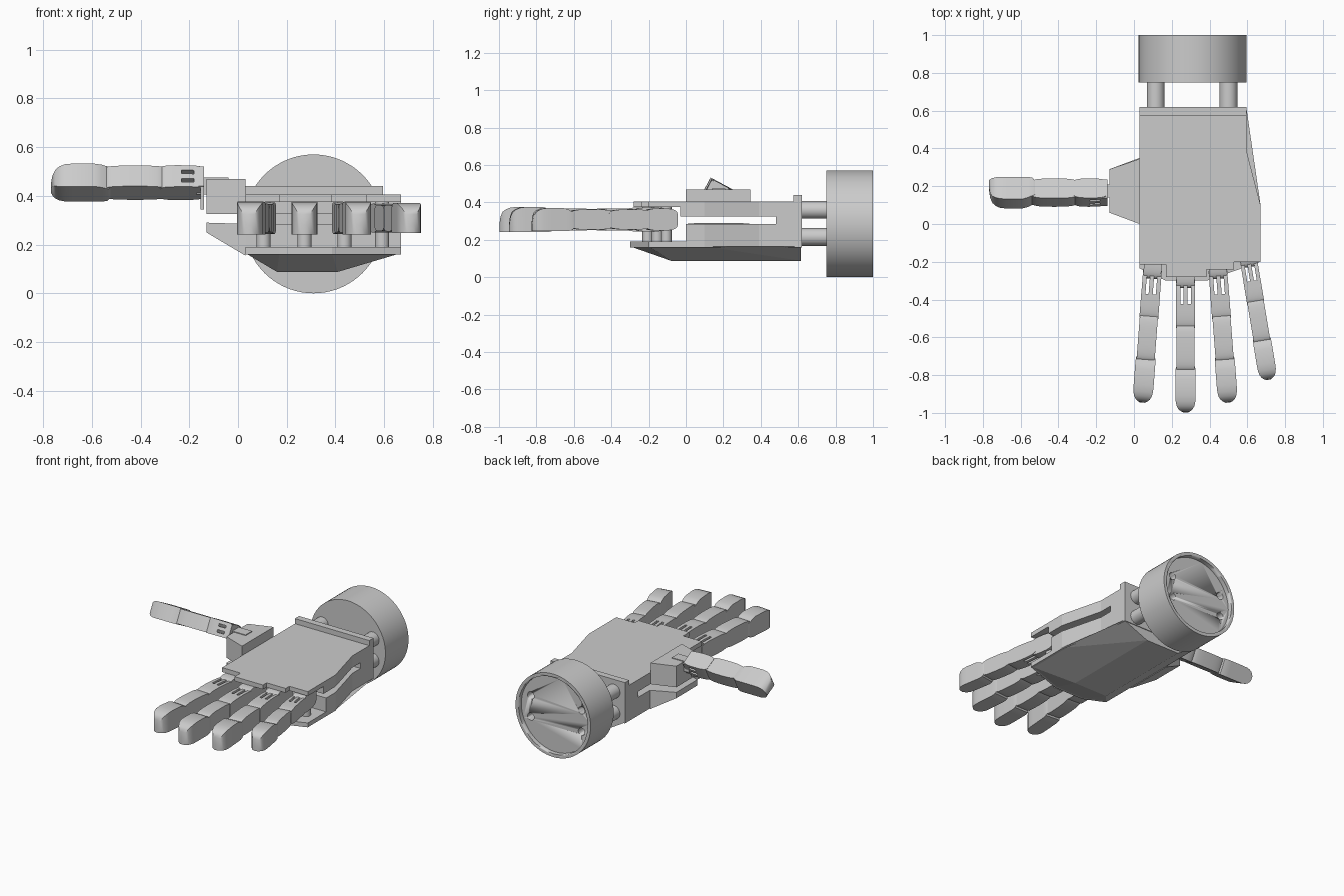
import bpy, bmesh, math
from mathutils import Vector as V

if "Cube" in bpy.data.objects:
    bpy.data.objects.remove(bpy.data.objects["Cube"])


def finish(name, bm, smooth=None):
    bmesh.ops.recalc_face_normals(bm, faces=bm.faces)
    me = bpy.data.meshes.new(name)
    bm.to_mesh(me)
    bm.free()
    ob = bpy.data.objects.new(name, me)
    bpy.context.collection.objects.link(ob)
    if smooth:
        bpy.ops.object.select_all(action='DESELECT')
        ob.select_set(True)
        bpy.context.view_layer.objects.active = ob
        bpy.ops.object.shade_smooth_by_angle(angle=math.radians(smooth))
    return ob


def loft(name, rings, smooth=None):
    """Closed solid through rings of equal point count."""
    bm = bmesh.new()
    vs = [[bm.verts.new(p) for p in r] for r in rings]
    n = len(vs[0])
    for a, b in zip(vs, vs[1:]):
        for i in range(n):
            j = (i + 1) % n
            bm.faces.new((a[i], a[j], b[j], b[i]))
    bm.faces.new(vs[0])
    bm.faces.new(vs[-1])
    return finish(name, bm, smooth)


def prism(name, outline, z0, z1):
    return loft(name, [[(x, y, z) for x, y in outline] for z in (z0, z1)])


def box(name, x0, x1, y0, y1, z0, z1):
    return prism(name, [(x0, y0), (x1, y0), (x1, y1), (x0, y1)], z0, z1)


def cyl(name, a, b, r, n=32):
    a, b = V(a), V(b)
    q = (b - a).to_track_quat('Z', 'Y')
    ring = [q @ V((r * math.cos(t), r * math.sin(t), 0))
            for t in (2 * math.pi * i / n for i in range(n))]
    return loft(name, [[a + p for p in ring], [b + p for p in ring]], 30)


def cut(ob, cutter):
    m = ob.modifiers.new("cut", 'BOOLEAN')
    m.operation, m.solver, m.object = 'DIFFERENCE', 'EXACT', cutter
    cutter.hide_render = True
    cutter.hide_set(True)


# Finger links: stations are (distance, half width, low, high)
def hump(s0, s1, hw, h, neck=.036, n=16):
    out = []
    for i in range(n + 1):
        t = math.pi * i / n
        c = -math.cos(t)
        s = (s0 + s1) / 2 + (s1 - s0) / 2 * math.copysign(abs(c) ** .75, c)
        z = neck + (h - neck) * max(math.sin(t), 0) ** .7
        out.append((s, hw, -z, z - .003))
    return out


TIP = [(.545, .047, -.04, .035), (.56, .052, -.062, .042), (.585, .053, -.068, .056),
       (.615, .053, -.068, .065), (.70, .053, -.068, .066), (.735, .052, -.068, .062),
       (.758, .047, -.068, .053), (.775, .038, -.068, .04), (.787, .024, -.068, .015),
       (.793, .012, -.068, -.03)]


def finger(name, origin, direction, up, k=1.0, thumb=False):
    o, S, U = V(origin), V(direction).normalized(), V(up).normalized()
    W = U.cross(S)

    def link(part, stations, w=0):
        loft(name + "_" + part,
             [[o + k * (S * s + W * (w + a * hw) + U * z)
               for a, z in ((-1, lo), (1, lo), (1, hi), (-1, hi))]
              for s, hw, lo, hi in stations], 35)

    base = hump(.17 if thumb else .09, .345, .05, .06)
    split = .235 if thumb else .19
    link("base", [st for st in base if st[0] > split])
    for i in (-1, 0, 1):
        prong = [(s, .011, lo, hi) for s, _, lo, hi in base if s < split + .035]
        link("prong", prong, i * .0385)
    link("middle", hump(.325, .57, .048, .061))
    link("tip", TIP)
    if not thumb:
        link("knuckle", hump(-.06, .135, .047, .066, .03))
        cyl(name + "_pin", (o.x, o.y, .18), (o.x, o.y, .39), .029, 24)


for i, (x, y, a, k) in enumerate(((.105, -.155, -4.4, 1), (.273, -.205, 0, 1),
                                  (.437, -.155, 4.4, 1), (.592, -.105, 9.5, .92))):
    a = math.radians(a)
    finger(f"finger_{i + 1}", (x, y, .31), (math.sin(a), -math.cos(a), 0), (0, 0, 1), k)
finger("thumb", (.025, .165, .455), (-1, 0, 0), (0, -.88, .47), 1, True)

# Palm: top plate, slotted body, lower plate and faceted underside
back = [(.03, .615), (.595, .615), (.595, .39), (.67, .1)]
prism("palm_top_plate", back + [(.67, -.2), (.53, -.2), (.53, -.24), (.385, -.24), (.385, -.28),
                                (.17, -.28), (.17, -.215), (.03, -.215)], .375, .405)
prism("palm_lower_body", back + [(.67, .0), (.03, .0)], .185, .285)
prism("palm_upper_body", back + [(.67, -.03), (.03, -.03)], .325, .376)
box("palm_rear_block", .03, .595, .48, .615, .28, .33)
lower = back + [(.67, -.2), (.385, -.3), (.17, -.3), (.03, -.235)]
prism("palm_lower_plate", lower, .16, .19)
bm = bmesh.new()
for x, y in lower:
    bm.verts.new((x, y, .165))
for x, y in ((.16, .615), (.41, .615), (.41, -.08), (.16, -.08)):
    bm.verts.new((x, y, .088))
bmesh.ops.convex_hull(bm, input=bm.verts)
finish("palm_underside", bm)
box("rear_ridge", .03, .595, .575, .62, .16, .44)

# Thumb mount: upper block, lower gusset, tab and bracket
def mount(name, outer, inner):
    loft(name, [[(x, y0, z0), (x, y1, z0), (x, y1, z1), (x, y0, z1)]
                for x, y0, y1, z0, z1 in (outer, inner)])


mount("thumb_block", (-.13, .06, .29, .325, .47), (.03, 0, .345, .325, .47))
mount("thumb_gusset", (-.13, .06, .29, .25, .29), (.03, 0, .35, .155, .285))
box("thumb_tab", -.17, -.04, .14, .21, .405, .475)
U, W = V((0, -.88, .47)), V((0, .47, .88))
c = V((0, .165, .455))
loft("thumb_bracket", [[c + V((x, 0, 0)) + U * (a * .055) + W * (b * .045)
                        for a, b in ((-1, -1), (1, -1), (1, 1), (-1, 1))]
                       for x in (-.18, -.14)])
box("thumb_stop", -.155, -.14, .1, .14, .345, .44)

# Wrist: four rods and a recessed drum with bolt holes
wrist = cyl("wrist_drum", (.31, .75, .285), (.31, 1, .285), .285, 72)
cut(wrist, cyl("wrist_recess_cutter", (.31, .97, .285), (.31, 1.1, .285), .262, 72))
for x in (.115, .5):
    for z in (.215, .36):
        cyl("wrist_rod", (x, .6, z), (x, .76, z), .047)
        cut(wrist, cyl("bolt_hole_cutter", (x, .88, z), (x, 1.1, z), .025, 24))
